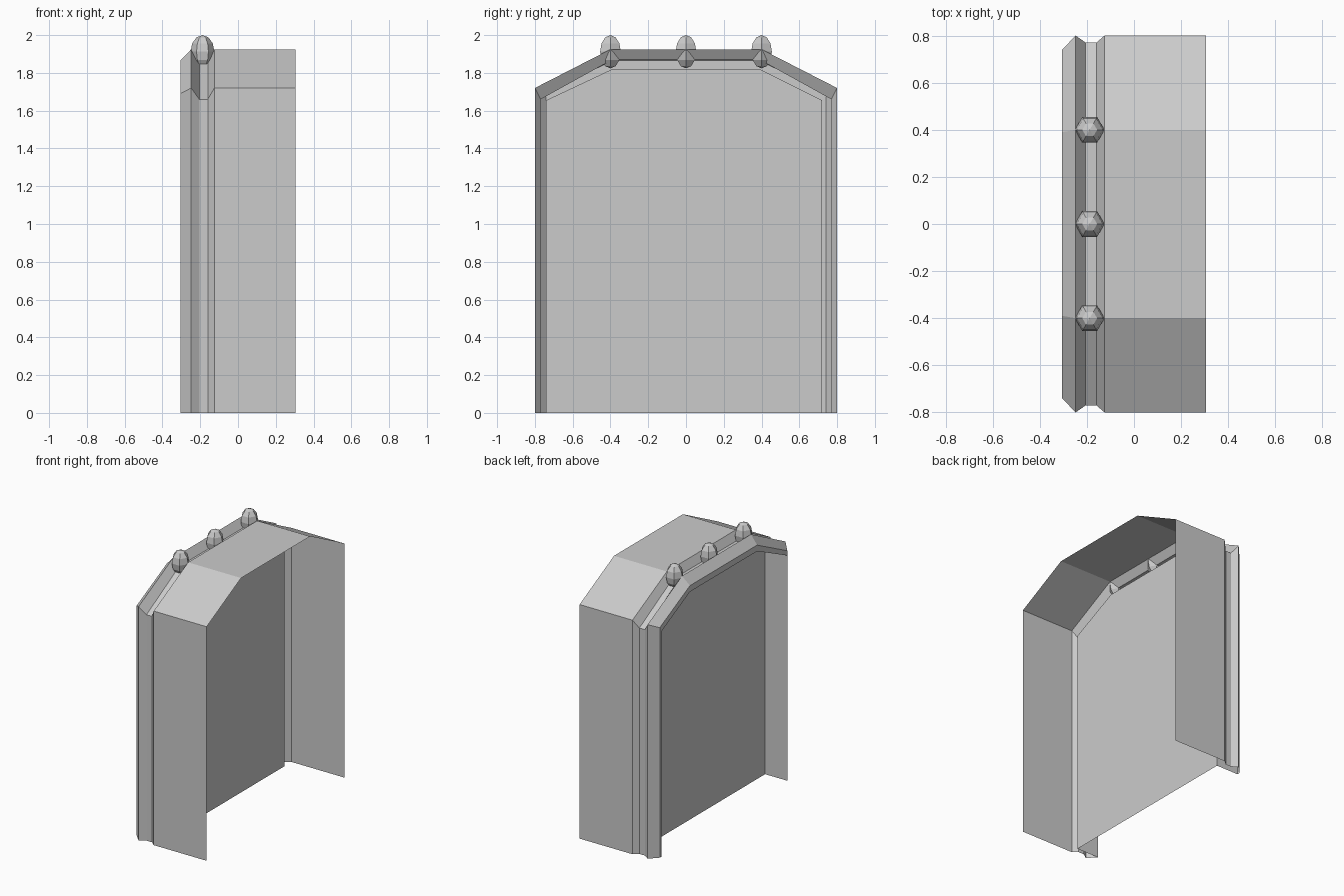
import bpy, bmesh
from mathutils import Matrix

if "Cube" in bpy.data.objects:
    bpy.data.objects.remove(bpy.data.objects["Cube"])


def arch(x, side, shoulder, crown_y, crown, side2=None):
    """Six-point arch outline at depth x, from -y foot to +y foot."""
    s2 = side if side2 is None else side2
    return [(x, -side, 0), (x, -side, shoulder), (x, -crown_y, crown),
            (x, crown_y, crown), (x, s2, shoulder), (x, s2, 0)]


def make_object(name, bm):
    bmesh.ops.recalc_face_normals(bm, faces=bm.faces)
    mesh = bpy.data.meshes.new(name)
    bm.to_mesh(mesh)
    bm.free()
    obj = bpy.data.objects.new(name, mesh)
    bpy.context.collection.objects.link(obj)
    return obj


def loft(name, outlines, cap_last=False):
    """Skin neighbouring outlines with quads; optionally fill the last one."""
    bm = bmesh.new()
    rows = [[bm.verts.new(p) for p in o] for o in outlines]
    for a, b in zip(rows, rows[1:]):
        for i in range(len(a) - 1):
            bm.faces.new((a[i], a[i + 1], b[i + 1], b[i]))
    if cap_last:
        bm.faces.new(rows[-1])
    return make_object(name, bm)


# Outer shell: thin arch with a chamfered rim and a groove behind it
loft("arch_shell", [
    arch(-0.305, 0.74, 1.69, 0.39, 1.865),
    arch(-0.248, 0.80, 1.72, 0.40, 1.925),
    arch(-0.205, 0.77, 1.66, 0.39, 1.87),
    arch(-0.16, 0.77, 1.66, 0.39, 1.87),
    arch(-0.125, 0.80, 1.72, 0.40, 1.925),
    arch(0.305, 0.80, 1.72, 0.40, 1.925),
])

# Rim lip, inner reveal and the recessed panel closing the arch
loft("recessed_panel", [
    arch(-0.305, 0.74, 1.69, 0.39, 1.865),
    arch(-0.305, 0.74, 1.655, 0.39, 1.82, side2=0.72),
    arch(-0.125, 0.74, 1.655, 0.39, 1.82, side2=0.72),
], cap_last=True)

# Six-sided studs sitting in the groove along the crown
for i, y in enumerate((-0.4, 0.0, 0.4)):
    bm = bmesh.new()
    bmesh.ops.create_uvsphere(bm, u_segments=6, v_segments=6, radius=1)
    # turn a corner towards +x, then stretch upwards
    far = max((v.co for v in bm.verts), key=lambda c: c.x)
    if far.x < 0.95:
        bmesh.ops.rotate(bm, verts=bm.verts, matrix=Matrix.Rotation(0.5235988, 3, 'Z'))
    bmesh.ops.scale(bm, verts=bm.verts, vec=(0.063, 0.063, 0.088))
    stud = make_object(f"crown_stud_{i + 1}", bm)
    stud.location = (-0.188, y, 1.912)
